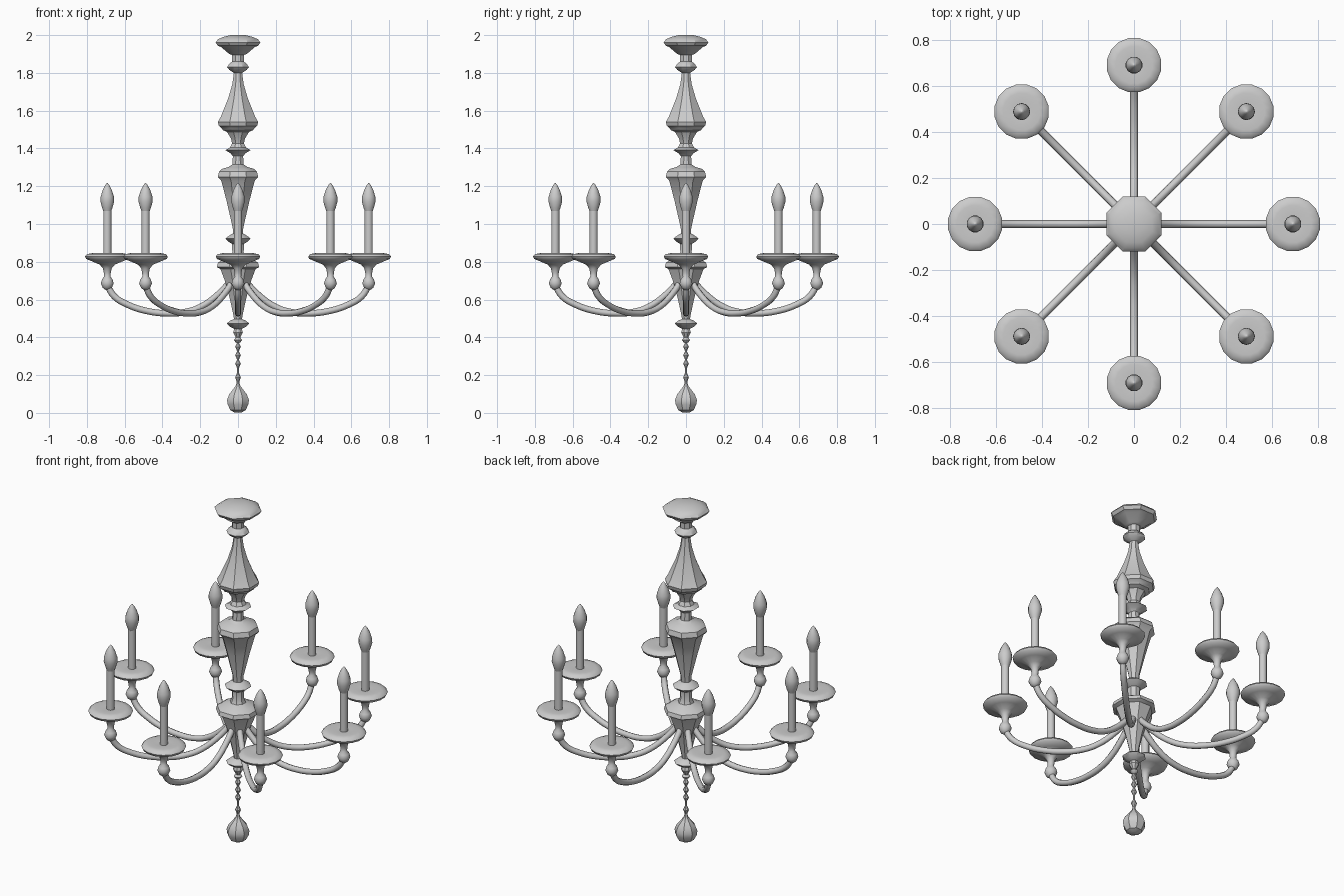
import bpy, bmesh
from math import pi, cos, sin, radians

if "Cube" in bpy.data.objects:
    bpy.data.objects.remove(bpy.data.objects["Cube"])


def lathe(name, profile, sides, smooth_angle):
    """Closed turned solid from (radius, height) points; flats face the axes."""
    bm = bmesh.new()
    k = 1 / cos(pi / sides)
    rings = []
    for r, z in profile:
        rings.append([bm.verts.new((r * k * cos(2 * pi * (i + .5) / sides),
                                    r * k * sin(2 * pi * (i + .5) / sides), z))
                      for i in range(sides)])
    for a, b in zip(rings, rings[1:]):
        for i in range(sides):
            j = (i + 1) % sides
            bm.faces.new((a[i], a[j], b[j], b[i]))
    bm.faces.new(rings[0])
    bm.faces.new(rings[-1])
    bmesh.ops.recalc_face_normals(bm, faces=bm.faces)
    me = bpy.data.meshes.new(name)
    bm.to_mesh(me)
    bm.free()
    return finish(name, me, smooth_angle)


def finish(name, me, angle):
    ob = bpy.data.objects.new(name, me)
    bpy.context.collection.objects.link(ob)
    bpy.ops.object.select_all(action='DESELECT')
    ob.select_set(True)
    bpy.context.view_layer.objects.active = ob
    bpy.ops.object.shade_smooth_by_angle(angle=radians(angle))
    return ob


# Octagonal column, in stacked turned sections
lathe("canopy", [(.03, 1.82), (.032, 1.895), (.046, 1.90), (.09, 1.937), (.107, 1.944),
                 (.119, 1.962), (.105, 1.978), (.08, 1.99), (.04, 2.0)], 8, 30)
lathe("upper_baluster", [(.03, 1.42), (.036, 1.45), (.058, 1.487), (.08, 1.497), (.085, 1.506),
                         (.101, 1.519), (.107, 1.54), (.09, 1.57), (.052, 1.665), (.03, 1.74),
                         (.022, 1.80), (.045, 1.815), (.058, 1.83), (.045, 1.85),
                         (.03, 1.86)], 8, 30)
lathe("middle_baluster", [(.025, .93), (.028, .98), (.06, 1.12), (.088, 1.228), (.107, 1.25),
                          (.1, 1.278), (.084, 1.292), (.05, 1.302), (.03, 1.315), (.027, 1.36),
                          (.042, 1.376), (.067, 1.391), (.042, 1.405), (.03, 1.43)], 8, 30)
lathe("arm_hub", [(.02, .49), (.025, .52), (.042, .60), (.066, .69), (.093, .762), (.112, .772),
                  (.106, .795), (.085, .808), (.04, .825), (.03, .85), (.032, .895), (.048, .905),
                  (.067, .922), (.048, .938), (.026, .95)], 8, 30)

# Hanging pendant: collar, bead chain and drop ball
chain = []
for z in (.26, .305, .35):
    chain += [(.006, z - .02), (.015, z), (.006, z + .02)]
lathe("pendant", [(.018, .002), (.04, .014), (.055, .045), (.058, .068), (.047, .098),
                  (.026, .125), (.011, .145), (.007, .165), (.015, .188), (.006, .21)] + chain +
      [(.014, .375), (.022, .387), (.012, .398), (.018, .412), (.026, .426), (.02, .445),
       (.042, .456), (.06, .473), (.042, .488), (.02, .497)], 8, 30)

# Arm assembly parts, modelled on the axis
holder = lathe("candle_cup", [(.008, .65), (.024, .662), (.034, .685), (.028, .706), (.017, .722),
                              (.018, .74), (.023, .765), (.04, .785), (.08, .802), (.112, .815),
                              (.118, .828), (.108, .840), (.08, .846), (.03, .840)], 16, 60)
candle = lathe("candle", [(.021, .83), (.021, 1.068)], 12, 40)
bulb = lathe("flame_bulb", [(.018, 1.06), (.027, 1.085), (.036, 1.118), (.035, 1.145),
                            (.024, 1.18), (.011, 1.205), (.002, 1.217)], 12, 60)

# Swept arm tube
cu = bpy.data.curves.new("arm_path", 'CURVE')
cu.dimensions = '3D'
cu.bevel_depth = .017
cu.bevel_resolution = 2
cu.resolution_u = 4
path = [(.02, .72), (.1, .632), (.2, .56), (.29, .532), (.38, .527), (.48, .539),
        (.58, .571), (.655, .617), (.69, .67)]
sp = cu.splines.new('BEZIER')
sp.bezier_points.add(len(path) - 1)
for p, (x, z) in zip(sp.bezier_points, path):
    p.co = (x, 0, z)
    p.handle_left_type = p.handle_right_type = 'AUTO'
tmp = bpy.data.objects.new("arm_path", cu)
bpy.context.collection.objects.link(tmp)
bpy.context.view_layer.update()
arm_mesh = bpy.data.meshes.new_from_object(tmp.evaluated_get(bpy.context.evaluated_depsgraph_get()))
bpy.data.objects.remove(tmp)
arm = finish("arm", arm_mesh, 60)

# Repeat eight times around the column
for part, dist in ((arm, 0), (holder, .692), (candle, .692), (bulb, .692)):
    for n in range(8):
        a = n * pi / 4
        ob = part if n == 0 else part.copy()
        if n:
            bpy.context.collection.objects.link(ob)
            ob.name = f"{part.name}_{n + 1}"
        ob.location = (dist * cos(a), dist * sin(a), 0)
        ob.rotation_euler = (0, 0, a)
